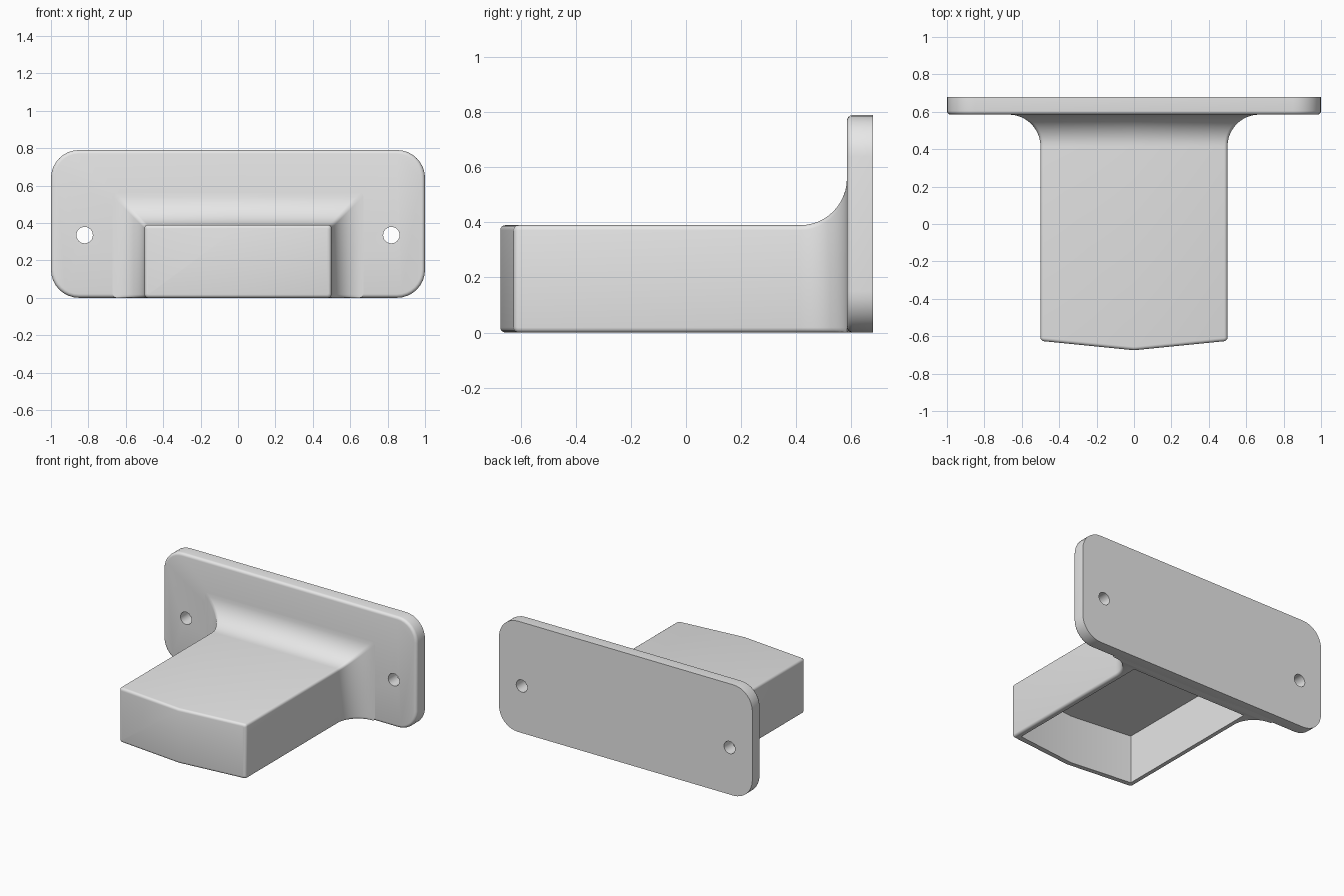
import bpy
import bmesh
from math import sin, cos, pi, radians

cube = bpy.data.objects.get("Cube")
if cube:
    bpy.data.objects.remove(cube, do_unlink=True)

grey = bpy.data.materials.new("matte_grey")
grey.use_nodes = True
GREY = (0.8, 0.8, 0.8, 1)
grey.diffuse_color = GREY
grey.node_tree.nodes["Principled BSDF"].inputs["Base Color"].default_value = GREY

PLATE_Y, BACK_Y = 0.585, 0.68     # front and back of the mounting plate
HALF_W, TOP = 0.5, 0.39           # hood half width and height
NOSE = 0.05                       # how far the hood front points forward
FILLET = 0.17


def add_object(name, bm):
    bmesh.ops.recalc_face_normals(bm, faces=bm.faces)
    mesh = bpy.data.meshes.new(name)
    bm.to_mesh(mesh)
    bm.free()
    mesh.materials.append(grey)
    obj = bpy.data.objects.new(name, mesh)
    bpy.context.collection.objects.link(obj)
    return obj


def outline(w, z0, z1, r, segs):
    """Rounded rectangle: bottom centre, up the +x side, top centre, down -x."""
    half = []
    for cz, start in ((z0 + r, -pi / 2), (z1 - r, 0)):
        for i in range(segs + 1):
            a = start + i * pi / 2 / segs
            half.append((w - r + r * cos(a), cz + r * sin(a)))
    return [(0, z0)] + half + [(0, z1)] + [(-x, z) for x, z in reversed(half)]


def loft(name, rings):
    """Skin a list of rings; each end is capped as two halves."""
    bm = bmesh.new()
    loops = [[bm.verts.new(p) for p in ring] for ring in rings]
    n = len(loops[0])
    for a, b in zip(loops, loops[1:]):
        for i in range(n):
            j = (i + 1) % n
            bm.faces.new((a[i], a[j], b[j], b[i]))
    for ends in (loops[0], loops[-1]):
        bm.faces.new(ends[:n // 2 + 1])
        bm.faces.new(ends[n // 2:] + ends[:1])
    return add_object(name, bm)


def cut(obj, cutter):
    cutter.hide_render = True
    mod = obj.modifiers.new("cut", 'BOOLEAN')
    mod.operation = 'DIFFERENCE'
    mod.solver = 'EXACT'
    mod.object = cutter
    bpy.context.view_layer.objects.active = obj
    bpy.ops.object.modifier_apply(modifier=mod.name)
    bpy.data.objects.remove(cutter, do_unlink=True)


def smooth(obj):
    bpy.ops.object.select_all(action='DESELECT')
    obj.select_set(True)
    bpy.context.view_layer.objects.active = obj
    bpy.ops.object.shade_smooth_by_angle(angle=radians(30))


# Mounting plate with rounded corners and a softened front edge
EDGE = 0.02
rings = []
for i in range(5):
    a = i * pi / 8
    inset = EDGE * (1 - sin(a))
    y = PLATE_Y + EDGE * (1 - cos(a))
    rings.append([(x, y, z) for x, z in
                  outline(1 - inset, inset, 0.79 - inset, 0.15 - inset, 8)])
rings.append([(x, BACK_Y, z) for x, z in outline(1, 0, 0.79, 0.15, 8)])
mounting_plate = loft("mounting_plate", rings)

# Screw holes
for side in (-1, 1):
    bm = bmesh.new()
    bmesh.ops.create_cone(bm, cap_ends=True, segments=24,
                          radius1=0.044, radius2=0.044, depth=0.4)
    hole = add_object("hole_cutter", bm)
    hole.rotation_euler.x = pi / 2
    hole.location = (side * 0.82, 0.63, 0.335)
    bpy.context.view_layer.update()
    cut(mounting_plate, hole)
smooth(mounting_plate)

# Hood with pointed front, soft edges and a fillet flaring into the plate
SOFT = 0.018
sections = []
for i in range(5):
    a = i * pi / 8
    sections.append((-0.625 + SOFT * (1 - cos(a)), -SOFT * (1 - sin(a)), NOSE))
for i in range(13):
    a = i * pi / 24
    sections.append((PLATE_Y - FILLET + FILLET * sin(a), FILLET * (1 - cos(a)), 0))
sections.append((0.62, FILLET, 0))
rings = []
for y, grow, nose in sections:
    rings.append([(x, y - nose * (1 - abs(x) / HALF_W), z) for x, z in
                  outline(HALF_W + grow, max(0, -grow), TOP + grow,
                          SOFT + min(0, grow * 0.6), 4)])
hood = loft("hood", rings)

# Hollow underside
bm = bmesh.new()
plan = [(-0.46, 0.55), (-0.46, -0.58), (0, -0.63), (0.46, -0.58), (0.46, 0.55)]
base = bm.faces.new([bm.verts.new((x, y, -0.1)) for x, y in plan])
top = bmesh.ops.extrude_face_region(bm, geom=[base])["geom"]
for v in top:
    if isinstance(v, bmesh.types.BMVert):
        v.co.z = 0.345
cut(hood, add_object("hollow_cutter", bm))
smooth(hood)
